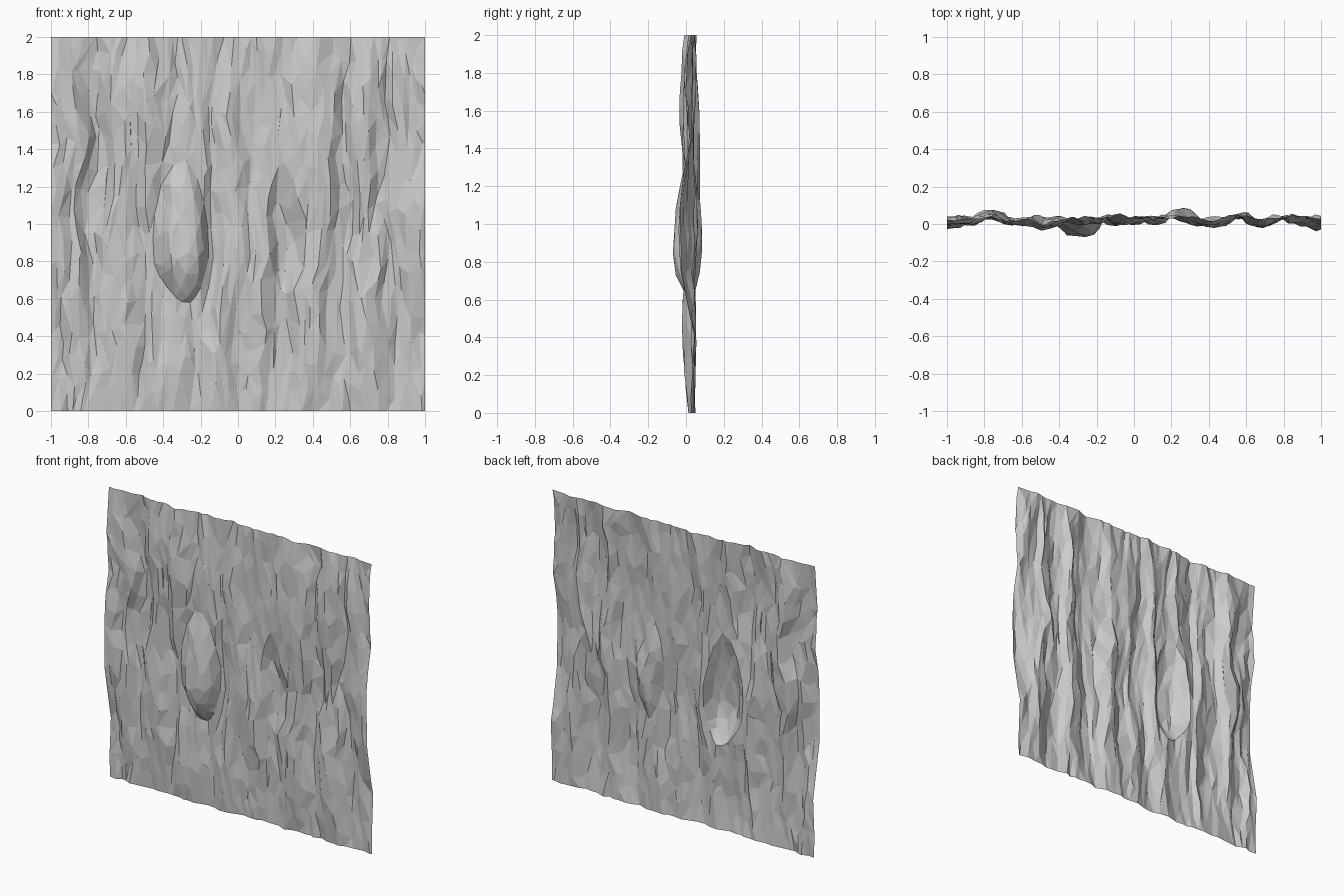
import bpy, bmesh, math
from mathutils import Vector, noise

# Rock lobes: centre x, centre z, half width, half height, outward bulge
LOBES = [
    (-0.48, 1.60, 0.16, 0.65, 0.055), (-0.27, 1.45, 0.12, 0.60, 0.040),
    (-1.00, 0.98, 0.14, 0.55, 0.080), (-0.86, 0.60, 0.11, 0.50, 0.040),
    (-0.63, 1.68, 0.12, 0.50, 0.045), (-0.62, 0.70, 0.12, 0.80, 0.040),
    (-0.06, 1.05, 0.12, 0.90, 0.046), (-0.08, 0.25, 0.14, 0.50, 0.034),
    (0.40, 1.42, 0.17, 0.65, 0.050), (0.40, 0.55, 0.15, 0.65, 0.042),
    (0.66, 1.50, 0.13, 0.55, 0.050), (0.70, 0.50, 0.15, 0.65, 0.050),
    (0.87, 1.35, 0.10, 0.65, 0.032), (0.12, 0.70, 0.11, 0.65, 0.028),
    (-0.38, 0.25, 0.14, 0.50, 0.032), (-0.92, 1.60, 0.12, 0.50, 0.045),
]
# Recessed cracks, in the same layout
CRACKS = [
    (-0.77, 1.15, 0.08, 0.80, 0.025), (0.26, 0.98, 0.08, 0.40, 0.046),
    (0.55, 1.15, 0.08, 0.60, 0.022), (-0.15, 0.75, 0.05, 0.60, 0.016),
    (-0.77, 1.72, 0.10, 0.28, 0.030), (0.20, 0.40, 0.08, 0.50, 0.020),
    (-0.54, 1.05, 0.07, 0.60, 0.014), (0.82, 0.70, 0.07, 0.60, 0.016),
]


def lobe(x, z, cx, cz, w, h, amp, soft=1.0):
    # tapered lobe, soft rim; the panel repeats sideways
    dx = (x - cx + 1) % 2 - 1
    r = abs(dx / w) ** 1.8 + abs((z - cz) / h) ** 1.8
    return amp * max(0, 1 - r) ** soft


def overhang(x, z):
    # main hanging bulge: blunt lower tip, steep right flank, long upper taper
    cx = -0.28
    w = 0.10 if x > cx else 0.17
    return lobe(x, z, cx, 0.86, w, 0.28 if z < 0.86 else 0.55, 0.115, 0.75)


def rough(x, z, fx, fz, seed):
    # noise on a cylinder so left and right edges match
    a = math.pi * x
    r = fx / math.pi
    return noise.noise(Vector((r * math.cos(a) + seed, r * math.sin(a) + seed, z * fz)))


def depth(x, z):
    wx = x + 0.045 * rough(x, z, 4, 2.5, 5.3) + 0.022 * rough(x, z, 9, 6, 3.9)
    wz = z + 0.15 * rough(x, z, 7, 2, 8.2)
    hits = sorted((lobe(wx, wz, *l) for l in LOBES), reverse=True)
    y = 0.038 - max(hits[0] + 0.3 * hits[1], overhang(0.5 * (x + wx), z))
    y += max(lobe(wx, wz, *c) for c in CRACKS)
    y += 0.012 * rough(wx, z, 9, 1.6, 1.7) + 0.018 * rough(wx, z, 17, 2.4, 9.1)
    y += 0.007 * rough(wx, z, 30, 7, 4.4)
    return max(-0.088, min(0.088, y))


# Rock face sheet
NX, NZ = 150, 110
bm = bmesh.new()
rows = []
for j in range(NZ + 1):
    z = 2 * j / NZ
    rows.append([bm.verts.new((x, depth(x, z), z))
                 for x in (2 * i / NX - 1 for i in range(NX + 1))])
for a, b in zip(rows, rows[1:]):
    for i in range(NX):
        bm.faces.new((a[i], a[i + 1], b[i + 1], b[i]))
mesh = bpy.data.meshes.new("rock_wall")
bm.to_mesh(mesh)
bm.free()
wall = bpy.data.objects.new("rock_wall", mesh)
bpy.context.collection.objects.link(wall)

# Collapse to irregular flat facets
dec = wall.modifiers.new("facets", 'DECIMATE')
dec.ratio = 0.045
